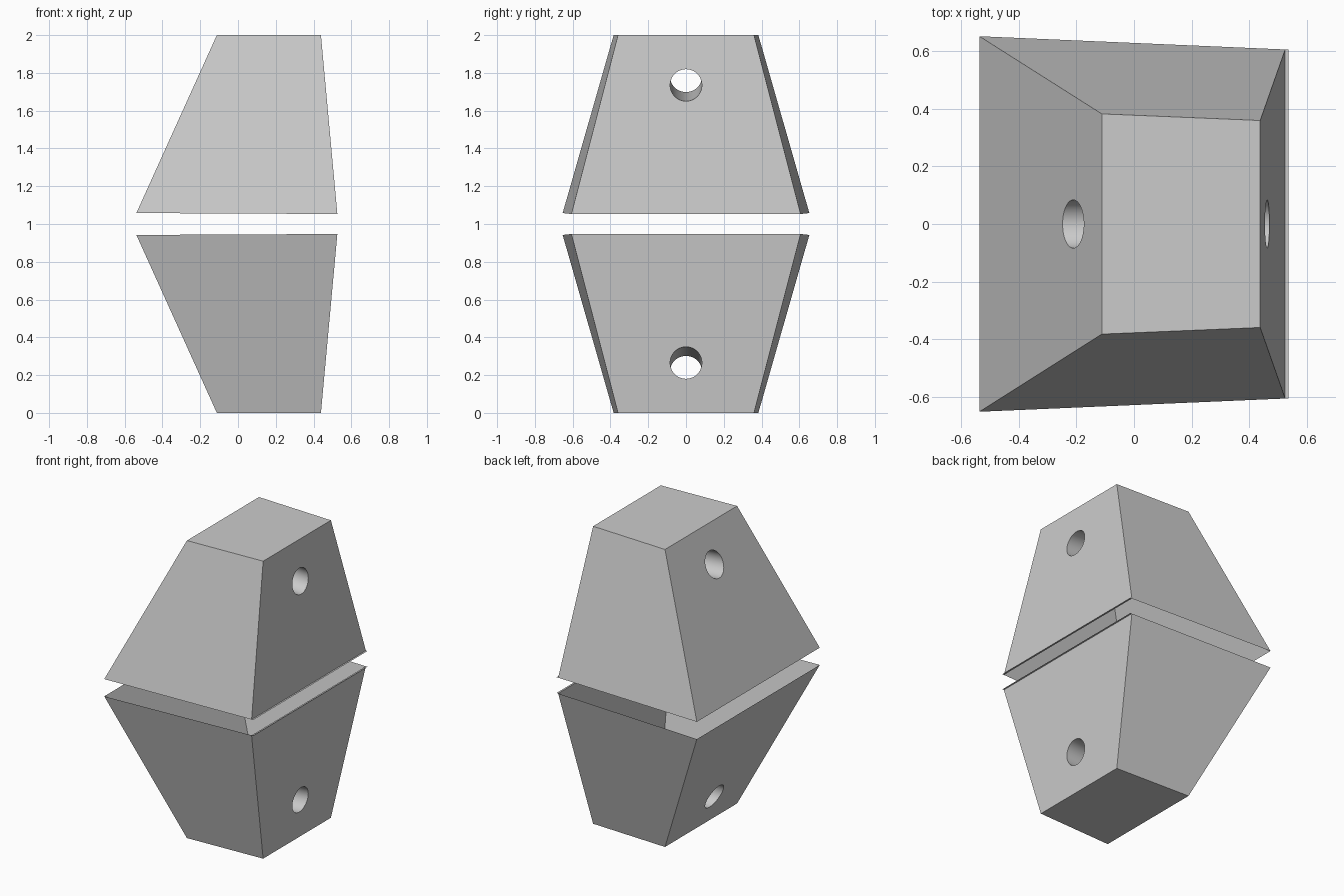
import bpy, bmesh, math
from mathutils import Vector

if "Cube" in bpy.data.objects:
    bpy.data.objects.remove(bpy.data.objects["Cube"])

grey = bpy.data.materials.new("plain_grey")
grey.diffuse_color = (0.6, 0.6, 0.6, 1)
grey.use_nodes = True
grey.node_tree.nodes["Principled BSDF"].inputs["Base Color"].default_value = grey.diffuse_color

# (x, half width in y, z) of the closed end and the open end
CLOSED = [(-0.112, 0.383, 2.0), (0.439, 0.36, 2.0)]
OPEN = [(-0.538, 0.653, 1.058), (0.526, 0.607, 1.053)]
LIP = 0.012


def ring(bm, ends):
    (x0, y0, z0), (x1, y1, z1) = ends
    return [bm.verts.new(c) for c in
            ((x0, -y0, z0), (x1, -y1, z1), (x1, y1, z1), (x0, y0, z0))]


# Slightly tilted bore through the side walls
a, b = Vector((0.463, 0, 1.735)), Vector((-0.21, 0, 1.78))
bpy.ops.mesh.primitive_cylinder_add(vertices=48, radius=0.084, depth=2, location=(a + b) / 2)
cutter = bpy.context.object
cutter.name = "bore_cutter"
cutter.rotation_euler = (b - a).to_track_quat('Z', 'Y').to_euler()
cutter.hide_render = True


def half_block(name, flip):
    # Tapered block
    bm = bmesh.new()
    low, high = ring(bm, OPEN), ring(bm, CLOSED)
    bm.faces.new(low[::-1])
    bm.faces.new(high)
    for i in range(4):
        j = (i + 1) % 4
        bm.faces.new((low[i], low[j], high[j], high[i]))
    mesh = bpy.data.meshes.new(name)
    bm.to_mesh(mesh)
    bm.free()
    mesh.materials.append(grey)
    ob = bpy.data.objects.new(name, mesh)
    bpy.context.collection.objects.link(ob)

    # Cut the bore, leaving its tube
    mod = ob.modifiers.new("bore", 'BOOLEAN')
    mod.operation, mod.solver, mod.object = 'DIFFERENCE', 'EXACT', cutter
    bpy.ops.object.select_all(action='DESELECT')
    bpy.context.view_layer.objects.active = ob
    ob.select_set(True)
    bpy.ops.object.modifier_apply(modifier=mod.name)

    # Open the wide end and add the thin lip on the right
    bm = bmesh.new()
    bm.from_mesh(ob.data)
    bmesh.ops.delete(bm, geom=[f for f in bm.faces if all(v.co.z < 1.1 for v in f.verts)],
                     context='FACES')
    edge = [e for e in bm.edges if all(v.co.x > 0.5 and v.co.z < 1.1 for v in e.verts)]
    new = bmesh.ops.extrude_edge_only(bm, edges=edge)["geom"]
    bmesh.ops.translate(bm, vec=(LIP, 0, 0),
                        verts=[g for g in new if isinstance(g, bmesh.types.BMVert)])
    # The lower half mirrors the upper one about z = 1
    if flip:
        for v in bm.verts:
            v.co.z = 2 - v.co.z
        bmesh.ops.reverse_faces(bm, faces=bm.faces[:])
    for f in bm.faces:
        f.material_index = 0
    bm.to_mesh(ob.data)
    bm.free()
    ob.data.materials.clear()
    ob.data.materials.append(grey)
    bpy.ops.object.shade_smooth_by_angle(angle=math.radians(15))


half_block("upper_shell", False)
half_block("lower_shell", True)
bpy.data.objects.remove(cutter)
